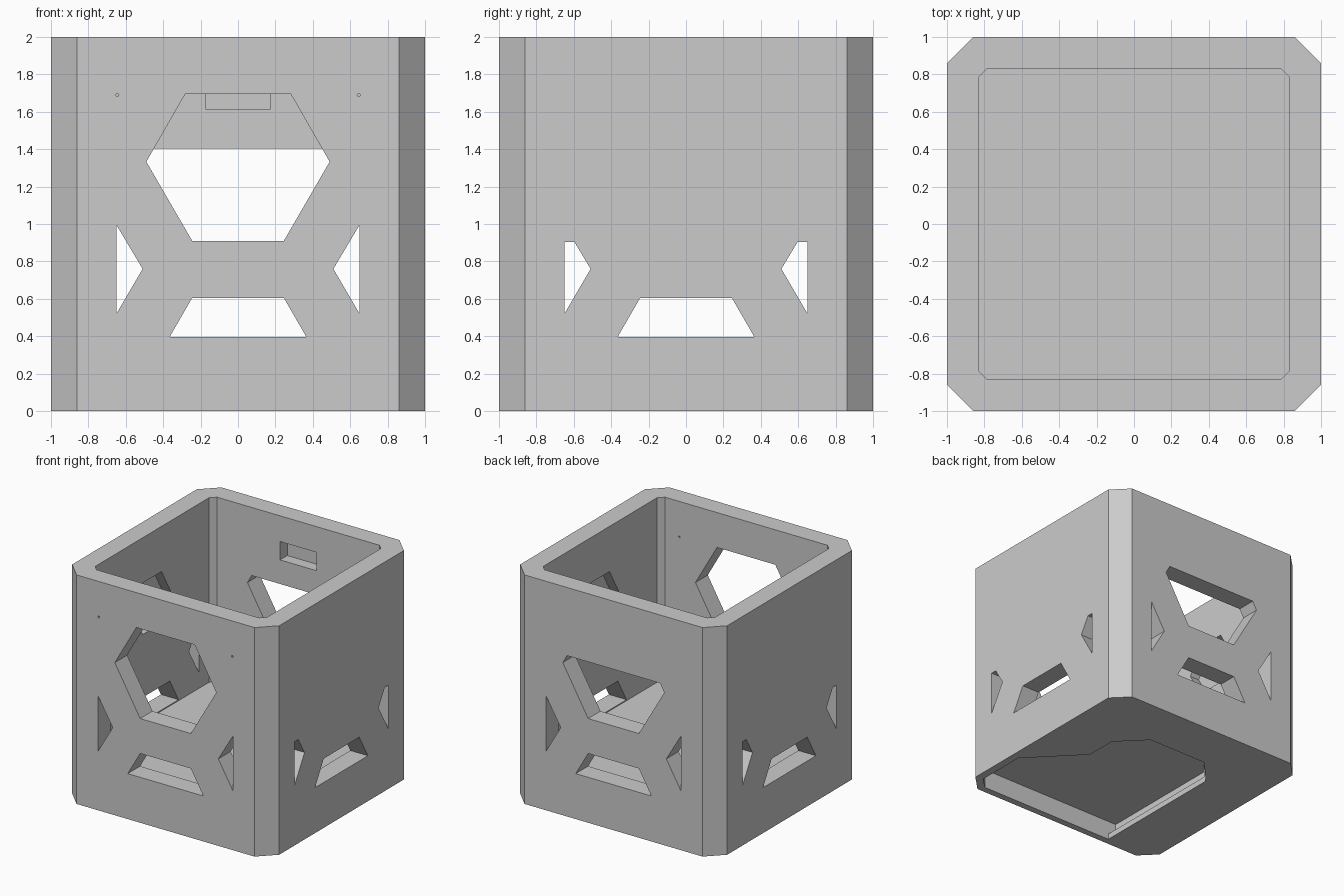
import bpy
import bmesh
from math import cos, sin, tau
from mathutils import Vector

if "Cube" in bpy.data.objects:
    bpy.data.objects.remove(bpy.data.objects["Cube"])

grey = bpy.data.materials.new("plain_grey")
grey.use_nodes = True
grey.diffuse_color = (0.6, 0.6, 0.6, 1)
grey.node_tree.nodes["Principled BSDF"].inputs["Base Color"].default_value = (0.6, 0.6, 0.6, 1)


def prism(name, outline, axis, low, high):
    """Extrude a 2D outline along an axis from low to high."""
    place = {"x": lambda u, v, d: (d, u, v),
             "y": lambda u, v, d: (u, d, v),
             "z": lambda u, v, d: (u, v, d)}[axis]
    bm = bmesh.new()
    face = bm.faces.new([bm.verts.new(place(u, v, low)) for u, v in outline])
    grown = bmesh.ops.extrude_face_region(bm, geom=[face])["geom"]
    verts = [g for g in grown if isinstance(g, bmesh.types.BMVert)]
    bmesh.ops.translate(bm, verts=verts, vec=Vector(place(0, 0, high - low)))
    bmesh.ops.recalc_face_normals(bm, faces=bm.faces)
    mesh = bpy.data.meshes.new(name)
    bm.to_mesh(mesh)
    bm.free()
    obj = bpy.data.objects.new(name, mesh)
    bpy.context.collection.objects.link(obj)
    return obj


def octagon(half, chamfer):
    near = half - chamfer
    return [(half, -near), (half, near), (near, half), (-near, half),
            (-half, near), (-half, -near), (-near, -half), (near, -half)]


def mirrored(right_side):
    """Close an outline from its right half, listed bottom to top."""
    return right_side + [(-u, v) for u, v in reversed(right_side)]


# Outer body
body = prism("box_body", octagon(1, 0.14), "z", 0, 2)
body.data.materials.append(grey)

# Inner cavity
cutters = [prism("cavity_cutter", octagon(0.83, 0.045), "z", 0.388, 2.2)]

# Openings low on all four walls: one trapezoid and two side notches
slot = mirrored([(0.365, 0.397), (0.245, 0.605)])
tall_notch = [(0.65, 0.52), (0.65, 0.995), (0.51, 0.76)]
cut_notch = [(0.65, 0.52), (0.65, 0.905), (0.597, 0.905), (0.51, 0.76)]
for axis, notch in (("y", tall_notch), ("x", cut_notch)):
    for low, high in ((-1.1, -0.7), (0.7, 1.1)):
        cutters.append(prism("slot_cutter", slot, axis, low, high))
        for side in (-1, 1):
            shape = [(side * u, v) for u, v in notch]
            cutters.append(prism("notch_cutter", shape, axis, low, high))

# Large front window and lower-topped back window
lower_half = [(0.245, 0.91), (0.49, 1.333)]
cutters.append(prism("front_window_cutter", mirrored(lower_half + [(0.282, 1.695)]), "y", -1.1, -0.7))
cutters.append(prism("back_window_cutter", mirrored(lower_half + [(0.45, 1.405)]), "y", 0.7, 1.1))

# Blind pockets inside the back and side walls
cutters.append(prism("back_pocket_cutter", mirrored([(0.175, 1.615), (0.175, 1.775)]), "y", 0.7, 0.93))
hexagon = [(0.26 * cos(tau * i / 6), 1.38 + 0.26 * sin(tau * i / 6)) for i in range(6)]
for low, high in ((-0.92, -0.7), (0.7, 0.92)):
    cutters.append(prism("hex_pocket_cutter", hexagon, "x", low, high))

# Pin holes through the front wall
for x in (-0.645, 0.645):
    ring = [(x + 0.008 * cos(tau * i / 8), 1.69 + 0.008 * sin(tau * i / 8)) for i in range(8)]
    cutters.append(prism("pin_hole_cutter", ring, "y", -1.1, -0.7))

# Recess under the floor, with an undercut along one edge
recess = [(-0.51, -0.94), (0.83, -0.94), (0.93, -0.84), (0.93, -0.39), (0.51, 0.04),
          (0.51, 0.32), (0.28, 0.55), (-0.3, 0.55), (-0.51, 0.32)]
cutters.append(prism("recess_cutter", recess, "z", -0.1, 0.17))
undercut = [(-0.59, -0.94), (-0.45, -0.94), (-0.45, 0.3), (-0.59, 0.3)]
cutters.append(prism("undercut_cutter", undercut, "z", 0.05, 0.17))

# Cut everything out of the body, then drop the cutters
for cutter in cutters:
    mod = body.modifiers.new(cutter.name, "BOOLEAN")
    mod.operation = "DIFFERENCE"
    mod.solver = "EXACT"
    mod.object = cutter
bpy.context.view_layer.update()
carved = bpy.data.meshes.new_from_object(body.evaluated_get(bpy.context.evaluated_depsgraph_get()))
body.modifiers.clear()
body.data = carved
for cutter in cutters:
    bpy.data.objects.remove(cutter)
body.data.materials.clear()
body.data.materials.append(grey)
for poly in body.data.polygons:
    poly.material_index = 0
